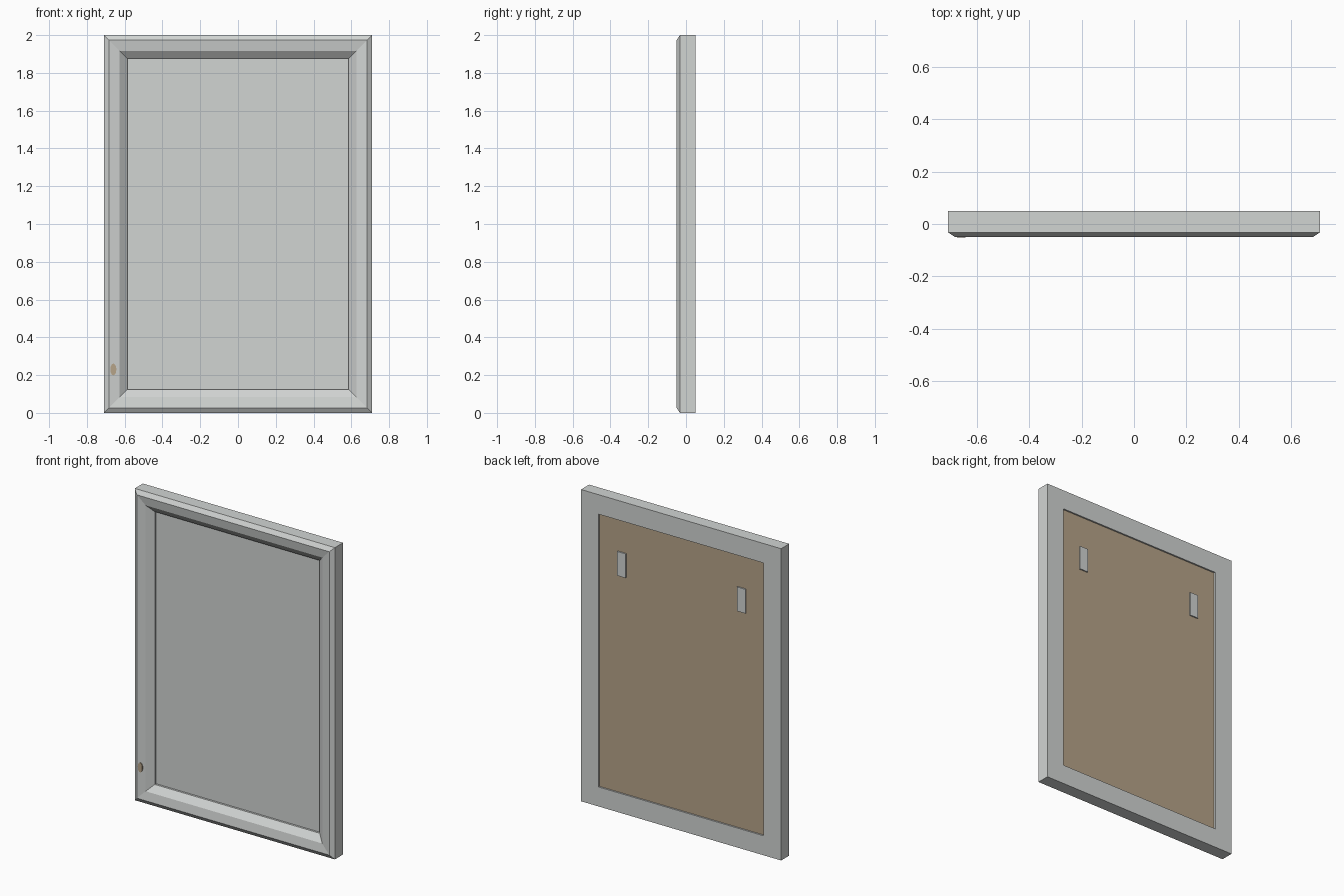
import bpy, bmesh, math

if "Cube" in bpy.data.objects:
    bpy.data.objects.remove(bpy.data.objects["Cube"])

W, H = 0.71, 2.0      # half width and full height
RAIL = 0.125          # rail width


def material(name, rgb):
    m = bpy.data.materials.new(name)
    m.diffuse_color = (*rgb, 1)
    m.use_nodes = True
    m.node_tree.nodes["Principled BSDF"].inputs["Base Color"].default_value = m.diffuse_color
    return m


grey = material("pale grey", (0.64, 0.66, 0.65))
brown = material("tan board", (0.47, 0.37, 0.25))


def finish(name, bm, mat):
    bmesh.ops.recalc_face_normals(bm, faces=bm.faces[:])
    me = bpy.data.meshes.new(name)
    bm.to_mesh(me)
    bm.free()
    me.materials.append(mat)
    ob = bpy.data.objects.new(name, me)
    bpy.context.collection.objects.link(ob)
    return ob


def box(name, x0, x1, y0, y1, z0, z1, mat):
    bm = bmesh.new()
    bmesh.ops.create_cube(bm, size=1)
    for v in bm.verts:
        v.co.x = x1 if v.co.x > 0 else x0
        v.co.y = y1 if v.co.y > 0 else y0
        v.co.z = z1 if v.co.z > 0 else z0
    return finish(name, bm, mat)


# Mitred frame: moulding profile (inset, depth) carried round four corners
profile = [(0, 0.05), (0, -0.032), (0.027, -0.05), (0.083, -0.041),
           (RAIL, -0.008), (RAIL, 0.05)]
bm = bmesh.new()
rings = []
for d, y in profile:
    rings.append([bm.verts.new((sx * (W - d), y, H / 2 + sz * (H / 2 - d)))
                  for sx, sz in ((-1, -1), (1, -1), (1, 1), (-1, 1))])
for i, a in enumerate(rings):
    b = rings[(i + 1) % len(rings)]
    for k in range(4):
        n = (k + 1) % 4
        bm.faces.new((a[k], a[n], b[n], b[k]))
finish("frame", bm, grey)

# Front panel and backing board inside the opening
e = W - RAIL
box("front_panel", -e, e, 0.005, 0.02, RAIL, H - RAIL, grey)
box("backing_board", -e, e, 0.02, 0.04, RAIL, H - RAIL, brown)

# Hanging plates on the back
for side, c in (("left", -0.425), ("right", 0.425)):
    box(side + "_hanging_plate", c - 0.03, c + 0.03, 0.039, 0.048, 1.515, 1.67, grey)

# Small oval button on the left rail
bm = bmesh.new()
bmesh.ops.create_cone(bm, cap_ends=True, segments=20, radius1=1, radius2=1, depth=1)
for v in bm.verts:
    x, y, z = v.co
    v.co = (-0.66 + 0.016 * x, -0.047 + 0.008 * z, 0.23 + 0.031 * y)
button = finish("oval_button", bm, brown)
bpy.context.view_layer.objects.active = button
button.select_set(True)
bpy.ops.object.shade_smooth_by_angle(angle=math.radians(35))
